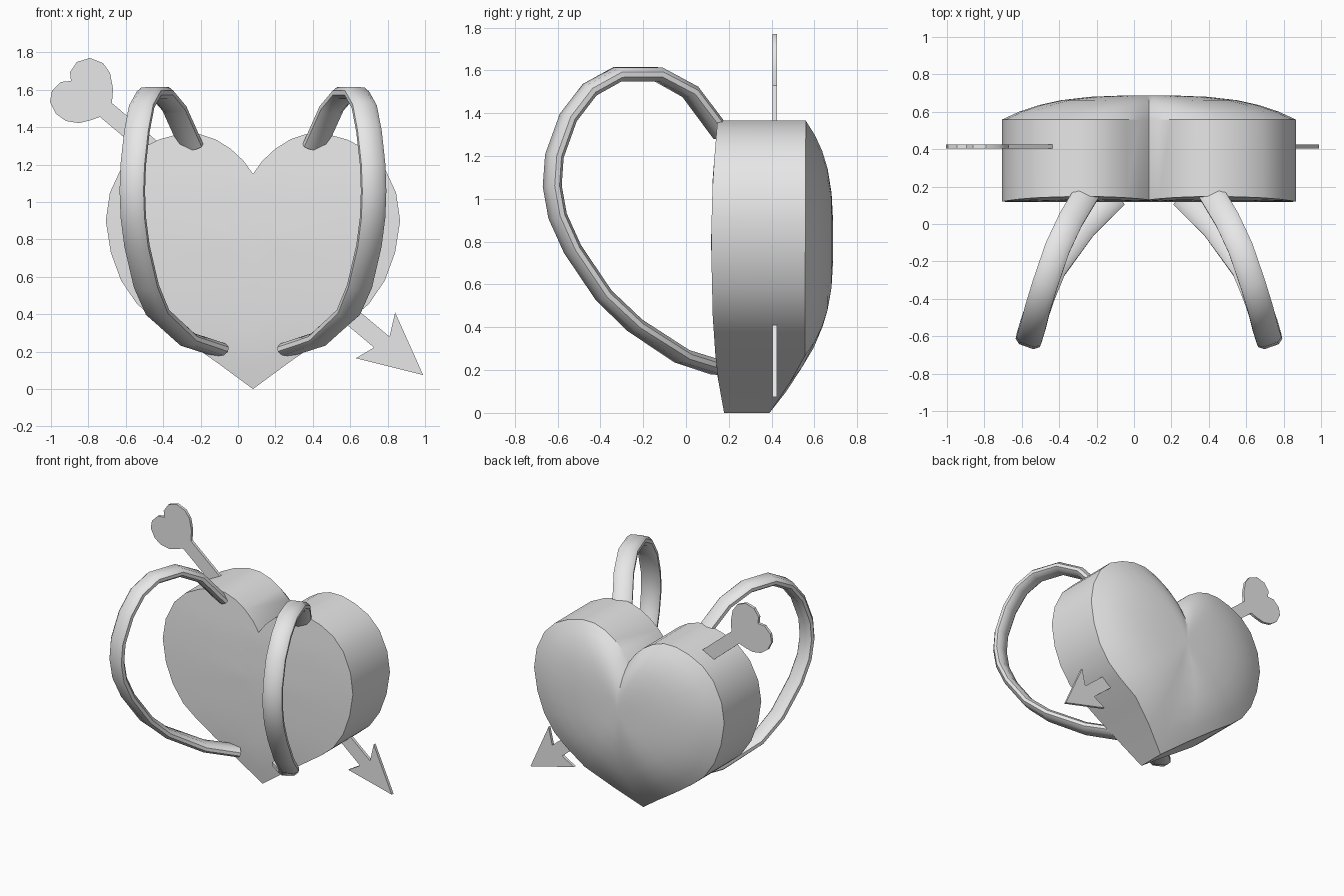
import bpy, bmesh, math
from mathutils import Vector

if "Cube" in bpy.data.objects:
    bpy.data.objects.remove(bpy.data.objects["Cube"])

CX = 0.08  # x of the symmetry plane of the bag

grey = bpy.data.materials.new("light grey")
grey.diffuse_color = (0.8, 0.8, 0.8, 1)
grey.use_nodes = True
grey.node_tree.nodes["Principled BSDF"].inputs["Base Color"].default_value = grey.diffuse_color


def finish(name, bm, angle=35):
    bmesh.ops.recalc_face_normals(bm, faces=bm.faces[:])
    me = bpy.data.meshes.new(name)
    bm.to_mesh(me)
    bm.free()
    me.materials.append(grey)
    ob = bpy.data.objects.new(name, me)
    bpy.context.collection.objects.link(ob)
    bpy.ops.object.select_all(action='DESELECT')
    ob.select_set(True)
    bpy.context.view_layer.objects.active = ob
    bpy.ops.object.shade_smooth_by_angle(angle=math.radians(angle))
    return ob


def bridge(bm, a, b):
    n = len(a)
    for i in range(n):
        j = (i + 1) % n
        bm.faces.new((a[i], a[j], b[j], b[i]))


def lerp_table(t, table):
    for (t0, v0), (t1, v1) in zip(table, table[1:]):
        if t <= t1:
            return v0 + (v1 - v0) * (t - t0) / (t1 - t0)
    return table[-1][1]


# Heart-shaped bag: half outline from cleft to tip (offset from centre, height)
half = [(0, 1.15), (0.05, 1.22), (0.12, 1.285), (0.20, 1.335), (0.29, 1.365),
        (0.39, 1.365), (0.50, 1.335), (0.61, 1.28), (0.70, 1.19), (0.765, 1.05),
        (0.787, 0.90), (0.76, 0.73), (0.705, 0.58), (0.62, 0.455), (0.52, 0.37),
        (0.37, 0.265), (0.19, 0.14), (0, 0)]
outline = half + [(-x, z) for x, z in half[-2:0:-1]]
MID = 0.8
front_y = [(0, 0.178), (0.2, 0.142), (0.45, 0.125), (0.8, 0.117),
           (1.1, 0.125), (1.4, 0.15)]
rim_y = [(0, 0.39), (0.14, 0.485), (0.265, 0.555), (1.4, 0.56)]

bm = bmesh.new()
steps = [0.2, 0.4, 0.6, 0.75, 0.88, 1.0]


def ring(s, back):
    verts = []
    for x, z in outline:
        zs = MID + (z - MID) * s
        if back:
            rim = lerp_table(z, rim_y)
            power = 2.3 + 0.9 * (rim - 0.39) / 0.17
            y = 0.687 - (0.687 - rim) * s ** power
        else:
            y = lerp_table(zs, front_y)
        verts.append(bm.verts.new((CX + x * s, y, zs)))
    return verts


edge = {}
for back in (False, True):
    rings = [ring(s, back) for s in steps]
    centre = bm.verts.new((CX, 0.687 if back else 0.117, MID))
    for i, v in enumerate(rings[0]):
        bm.faces.new((centre, v, rings[0][(i + 1) % len(outline)]))
    for a, b in zip(rings, rings[1:]):
        bridge(bm, a, b)
    edge[back] = rings[-1]
bridge(bm, edge[False], edge[True])
finish("heart_bag", bm)

# Shoulder straps: rounded band swept along a loop, mirrored
path = [(-0.25, 0.17, 1.30), (-0.34, 0.02, 1.50), (-0.41, -0.13, 1.582),
        (-0.475, -0.32, 1.582), (-0.515, -0.45, 1.51), (-0.54, -0.55, 1.38),
        (-0.56, -0.615, 1.20), (-0.565, -0.625, 1.06), (-0.56, -0.60, 0.92),
        (-0.54, -0.53, 0.765), (-0.49, -0.385, 0.55), (-0.43, -0.24, 0.41),
        (-0.27, -0.02, 0.265), (-0.10, 0.15, 0.21)]
section = [(-0.068, 0.012), (-0.04, 0.033), (0.04, 0.033), (0.068, 0.012),
           (0.068, -0.012), (0.04, -0.033), (-0.04, -0.033), (-0.068, -0.012)]
pts = [Vector(p) for p in path]
loop_centre = Vector((-0.38, -0.1, 0.95))


def strap(name, mirrored):
    bm = bmesh.new()
    rings = []
    for i, p in enumerate(pts):
        tangent = (pts[min(i + 1, len(pts) - 1)] - pts[max(i - 1, 0)]).normalized()
        side = tangent.cross(p - loop_centre).normalized()
        out = side.cross(tangent)
        loop = []
        for u, v in section:
            q = p + side * u + out * v
            if mirrored:
                q.x = 2 * CX - q.x
            loop.append(bm.verts.new(q))
        rings.append(loop)
    for a, b in zip(rings, rings[1:]):
        bridge(bm, a, b)
    bm.faces.new(rings[0])
    bm.faces.new(rings[-1])
    finish(name, bm, 50)


strap("left_strap", False)
strap("right_strap", True)


# Arrow through the bag: flat plates
def plate(name, outline, y0=0.404, y1=0.425):
    bm = bmesh.new()
    a = [bm.verts.new((x, y0, z)) for x, z in outline]
    b = [bm.verts.new((x, y1, z)) for x, z in outline]
    bridge(bm, a, b)
    bm.faces.new(a)
    bm.faces.new(b)
    finish(name, bm)


plate("arrow_shaft", [(-0.674, 1.529), (-0.738, 1.455), (0.727, 0.222), (0.81, 0.28)])
plate("arrow_head", [(0.99, 0.075), (0.84, 0.41), (0.81, 0.28),
                     (0.727, 0.222), (0.63, 0.165)])
plate("arrow_tail", [(-0.674, 1.529), (-0.668, 1.604), (-0.684, 1.69), (-0.722, 1.743),
                     (-0.791, 1.77), (-0.861, 1.749), (-0.898, 1.695), (-0.893, 1.647),
                     (-0.947, 1.642), (-0.995, 1.594), (-1.005, 1.535), (-0.973, 1.471),
                     (-0.92, 1.433), (-0.85, 1.422), (-0.786, 1.438), (-0.738, 1.455)])
